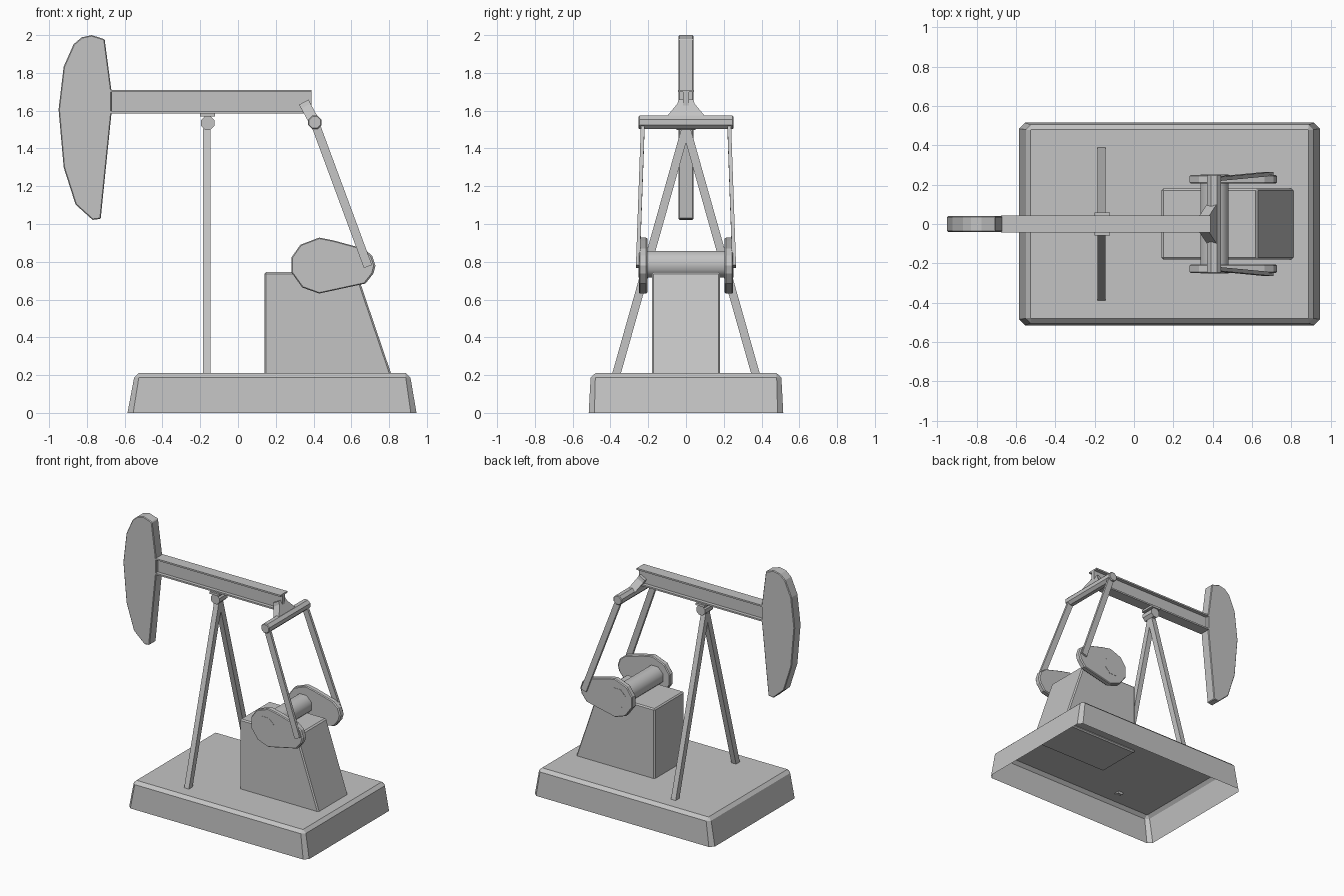
import bpy, bmesh, math
from mathutils import Vector

if "Cube" in bpy.data.objects:
    bpy.data.objects.remove(bpy.data.objects["Cube"])

grey = bpy.data.materials.new("grey_metal")
grey.diffuse_color = (0.55, 0.55, 0.55, 1)
grey.use_nodes = True
grey.node_tree.nodes["Principled BSDF"].inputs["Base Color"].default_value = grey.diffuse_color


def finish(name, bm, bevel=0, smooth=None):
    bmesh.ops.recalc_face_normals(bm, faces=bm.faces[:])
    mesh = bpy.data.meshes.new(name)
    bm.to_mesh(mesh)
    bm.free()
    mesh.materials.append(grey)
    ob = bpy.data.objects.new(name, mesh)
    bpy.context.collection.objects.link(ob)
    if bevel:
        mod = ob.modifiers.new("edge", 'BEVEL')
        mod.width, mod.segments = bevel, 1
        mod.limit_method, mod.angle_limit = 'ANGLE', math.radians(50)
    if smooth:
        bpy.ops.object.select_all(action='DESELECT')
        ob.select_set(True)
        bpy.context.view_layer.objects.active = ob
        bpy.ops.object.shade_smooth_by_angle(angle=math.radians(smooth))
    return ob


def loft(bm, rings, cap_first=True):
    """Skin a stack of equally sized rings and cap the ends."""
    loops = [[bm.verts.new(p) for p in r] for r in rings]
    n = len(loops[0])
    for a, b in zip(loops, loops[1:]):
        for i in range(n):
            j = (i + 1) % n
            bm.faces.new((a[i], a[j], b[j], b[i]))
    if cap_first:
        bm.faces.new(loops[0][::-1])
    bm.faces.new(loops[-1])


def extrude_y(name, profile, y0, y1, bevel=0, smooth=None):
    """Side profile in x, z given thickness along y."""
    bm = bmesh.new()
    loft(bm, [[(x, y, z) for x, z in profile] for y in (y0, y1)])
    return finish(name, bm, bevel, smooth)


def box(name, x0, x1, y0, y1, z0, z1, bevel=0):
    return extrude_y(name, [(x0, z0), (x1, z0), (x1, z1), (x0, z1)], y0, y1, bevel)


def rod(name, x, z, r, half, sides=8, smooth=None, bevel=0):
    """Cylinder along y."""
    pts = [(x + r * math.cos(2 * math.pi * (i + .5) / sides),
            z + r * math.sin(2 * math.pi * (i + .5) / sides)) for i in range(sides)]
    return extrude_y(name, pts, -half, half, bevel, smooth)


def bar(name, a, b, width, depth):
    """Rectangular bar from a to b; depth runs along y, or along x for bars in the y-z plane."""
    a, b = Vector(a), Vector(b)
    d = (b - a).normalized()
    ref = Vector((0, 1, 0)) if abs(d.x) > 0.05 else Vector((1, 0, 0))
    u = d.cross(ref).normalized() * width / 2
    v = ref * depth / 2
    bm = bmesh.new()
    loft(bm, [[p + u + v, p - u + v, p - u - v, p + u - v] for p in (a, b)])
    return finish(name, bm)


# base: hollow tray, open underneath, with clipped corners and a chamfered rim
def clipped(x0, x1, y, z, c):
    return [(x0 + c, -y, z), (x1 - c, -y, z), (x1, -y + c, z), (x1, y - c, z),
            (x1 - c, y, z), (x0 + c, y, z), (x0, y - c, z), (x0, -y + c, z)]


bm = bmesh.new()
loft(bm, [clipped(-.585, .945, .515, 0, .03), clipped(-.55, .913, .505, .187, .025),
          clipped(-.527, .888, .48, .21, .003)], cap_first=False)
finish("base", bm)

# gearbox housing, sloping at the rear
extrude_y("gearbox_housing", [(.14, .195), (.815, .195), (.628, .745), (.14, .745)],
          -.18, .18, .009)

# crank shaft and the two counterweight cranks
rod("crank_shaft", .41, .787, .077, .252, smooth=50)
crank = [(.283, .743), (.283, .823), (.33, .89), (.43, .928), (.505, .913), (.664, .87),
         (.71, .833), (.728, .78), (.717, .738), (.675, .685), (.43, .632), (.34, .664)]
for s, side in ((-1, "front"), (1, "back")):
    bm = bmesh.new()
    cx, cz = .45, .78
    rings = []
    for y, k in ((.205, .965), (.212, 1), (.243, 1), (.25, .965)):
        rings.append([(cx + (x - cx) * k, s * y, cz + (z - cz) * k) for x, z in crank])
    loft(bm, rings)
    finish(side + "_crank", bm)
    # connecting arm and support leg
    bar(side + "_connecting_arm", (.405, s * .228, 1.54), (.688, s * .255, .775), .046, .02)
    bar(side + "_support_leg", (-.165, s * .37, .2), (-.165, s * .003, 1.5), .044, .04)

# pivot on top of the legs
rod("pivot_bearing", -.16, 1.535, .039, .05)
box("pivot_plate", -.2, -.123, -.058, .058, 1.57, 1.587)

# walking beam with an I section
w, f, t = .043, .016, .012
section = [(-w, 1.585), (w, 1.585), (w, 1.585 + t), (f, 1.585 + t), (f, 1.71 - t), (w, 1.71 - t),
           (w, 1.71), (-w, 1.71), (-w, 1.71 - t), (-f, 1.71 - t), (-f, 1.585 + t), (-w, 1.585 + t)]
bm = bmesh.new()
loft(bm, [[(x, y, z) for y, z in section] for x in (-.675, .39)])
finish("walking_beam", bm)

# curved head at the front end of the beam
head = [(-.95, 1.606), (-.923, 1.833), (-.87, 1.952), (-.828, 1.988), (-.775, 2.0),
        (-.706, 1.978), (-.67, 1.706), (-.67, 1.585), (-.727, 1.027), (-.77, 1.022),
        (-.86, 1.103), (-.923, 1.3)]
extrude_y("beam_head", head, -.04, .04, .005)

# yoke: flared bracket leaning down from the beam to the cross bar
top, low = Vector((.348, 0, 1.645)), Vector((.405, 0, 1.54))
across = (low - top).normalized().cross(Vector((0, 1, 0))) * .028
bm = bmesh.new()
rings = []
for p, half in ((top, .04), (top.lerp(low, .2), .045), (low, .115)):
    y = Vector((0, half, 0))
    rings.append([p + across + y, p - across + y, p - across - y, p + across - y])
loft(bm, rings)
finish("yoke_bracket", bm)
rod("yoke_cross_bar", .407, 1.538, .038, .252, bevel=.005)
